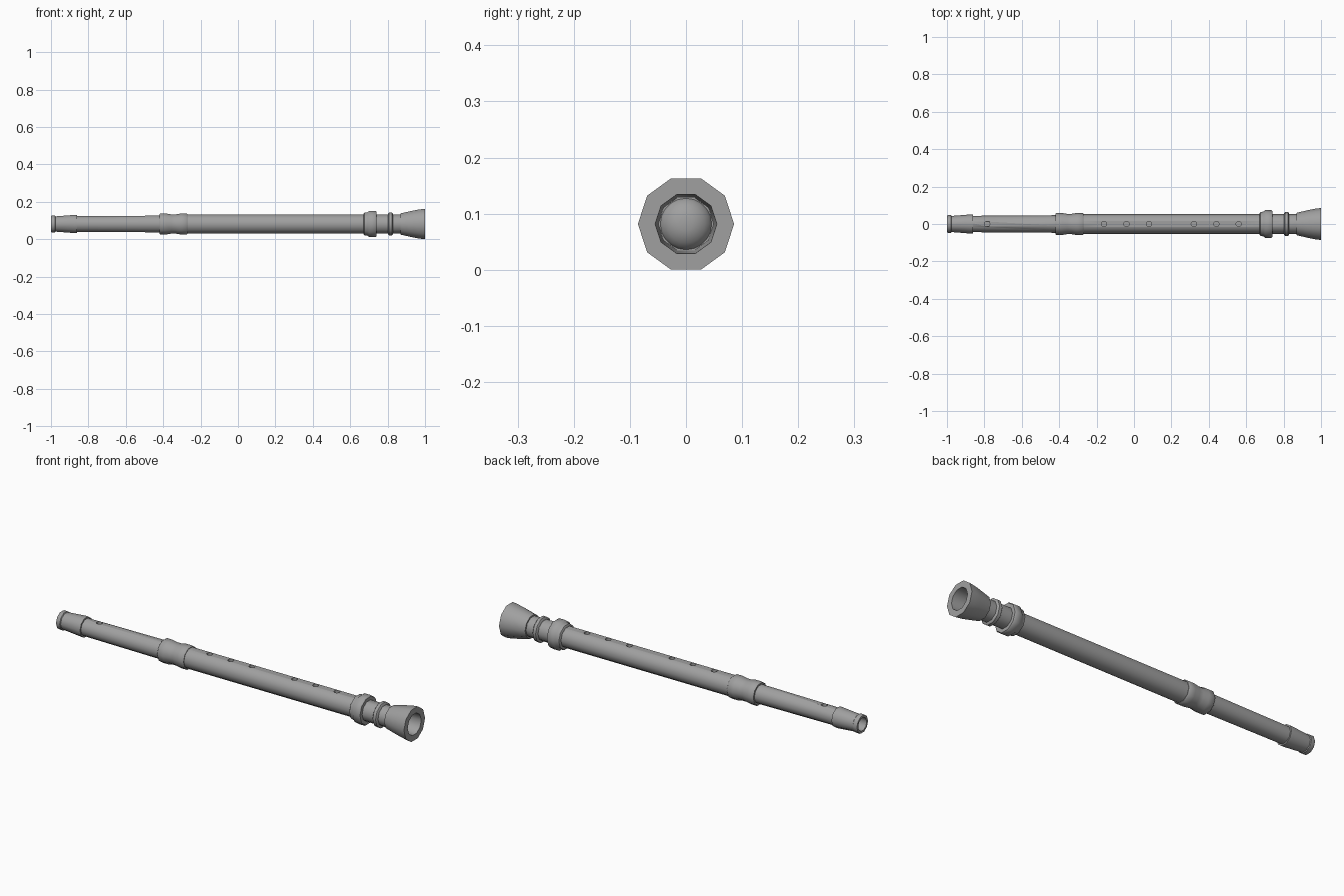
import bpy, bmesh, math

SIDES = 10
AXIS_Z = 0.0815

if "Cube" in bpy.data.objects:
    bpy.data.objects.remove(bpy.data.objects["Cube"])

grey = bpy.data.materials.new("plain_grey")
grey.use_nodes = True
grey.diffuse_color = (0.35, 0.35, 0.35, 1)
grey.node_tree.nodes["Principled BSDF"].inputs["Base Color"].default_value = grey.diffuse_color


def finish(name, bm):
    bmesh.ops.recalc_face_normals(bm, faces=bm.faces)
    mesh = bpy.data.meshes.new(name)
    bm.to_mesh(mesh)
    bm.free()
    obj = bpy.data.objects.new(name, mesh)
    bpy.context.collection.objects.link(obj)
    mesh.materials.append(grey)
    return obj


def activate(obj):
    bpy.ops.object.select_all(action='DESELECT')
    obj.select_set(True)
    bpy.context.view_layer.objects.active = obj


def smooth(obj):
    activate(obj)
    bpy.ops.object.shade_smooth_by_angle(angle=math.radians(40))


def lathe(name, profile, closed=False, sides=SIDES):
    """Turn (x, radius) points about the long axis; capped unless closed."""
    bm = bmesh.new()
    rings = []
    for x, r in profile:
        angles = [2 * math.pi * k / sides for k in range(sides)]
        rings.append([bm.verts.new((x, r * math.cos(a), AXIS_Z + r * math.sin(a)))
                      for a in angles])
    pairs = list(zip(rings, rings[1:]))
    if closed:
        pairs.append((rings[-1], rings[0]))
    else:
        bm.faces.new(rings[0])
        bm.faces.new(rings[-1])
    for a, b in pairs:
        for k in range(sides):
            n = (k + 1) % sides
            bm.faces.new((a[k], a[n], b[n], b[k]))
    return finish(name, bm)


def collar(name, profile):
    """A ring around the tube, with its inner edge hidden inside it."""
    inner = 0.036
    ends = [(profile[-1][0], inner), (profile[0][0], inner)]
    smooth(lathe(name, profile + ends, closed=True))


def drill(obj, xs, top, radius=0.0145, depth=0.03):
    """Sink round finger holes into the top of a tube."""
    bm = bmesh.new()
    for x in xs:
        made = bmesh.ops.create_cone(bm, cap_ends=True, segments=12, radius1=radius,
                                     radius2=radius, depth=2 * depth)
        bmesh.ops.translate(bm, verts=made["verts"], vec=(x, 0, AXIS_Z + top))
    cutter = finish("hole_cutter", bm)
    cutter.hide_render = True
    mod = obj.modifiers.new("holes", 'BOOLEAN')
    mod.operation = 'DIFFERENCE'
    mod.solver = 'EXACT'
    mod.object = cutter
    activate(obj)
    bpy.ops.object.modifier_apply(modifier=mod.name)
    bpy.data.objects.remove(cutter)


# Main tubes with their holes
body = lathe("body_tube", [(-0.34, 0.0525), (0.88, 0.0525)])
drill(body, [-0.16, -0.04, 0.08, 0.32, 0.44, 0.56], 0.05)
smooth(body)
head = lathe("head_tube", [(-0.9, 0.0435), (-0.34, 0.0475)])
drill(head, [-0.785], 0.0415)
smooth(head)

# Mouthpiece: flared sleeve, end lip and open bore
smooth(lathe("mouthpiece", [
    (-0.86, 0.04), (-0.86, 0.051), (-0.875, 0.051), (-0.975, 0.043),
    (-0.978, 0.047), (-0.995, 0.047), (-1.0, 0.045),
    (-1.0, 0.034), (-0.9, 0.034)], closed=True))

# Joint between head and body, waisted in the middle
collar("middle_joint", [
    (-0.42, 0.055), (-0.415, 0.059), (-0.385, 0.059), (-0.355, 0.054),
    (-0.335, 0.054), (-0.305, 0.059), (-0.275, 0.059), (-0.27, 0.055)])

# Decorative rings near the bell
collar("large_ring", [
    (0.672, 0.058), (0.676, 0.064), (0.692, 0.066), (0.702, 0.074),
    (0.734, 0.074), (0.74, 0.07)])
collar("small_ring", [
    (0.802, 0.056), (0.808, 0.064), (0.824, 0.064), (0.83, 0.056)])

# Flared bell, hollow at the end
smooth(lathe("bell", [
    (0.87, 0.049), (0.87, 0.06), (0.9, 0.067), (0.94, 0.076), (0.97, 0.082),
    (1.0, 0.0857), (1.0, 0.055)], closed=True))

# Rounded plug at the bottom of the bell
steps = [math.radians(d) for d in range(0, 90, 15)]
smooth(lathe("bore_plug", [(0.87 + 0.035 * math.sin(a), 0.048 * math.cos(a))
                           for a in steps], sides=20))
